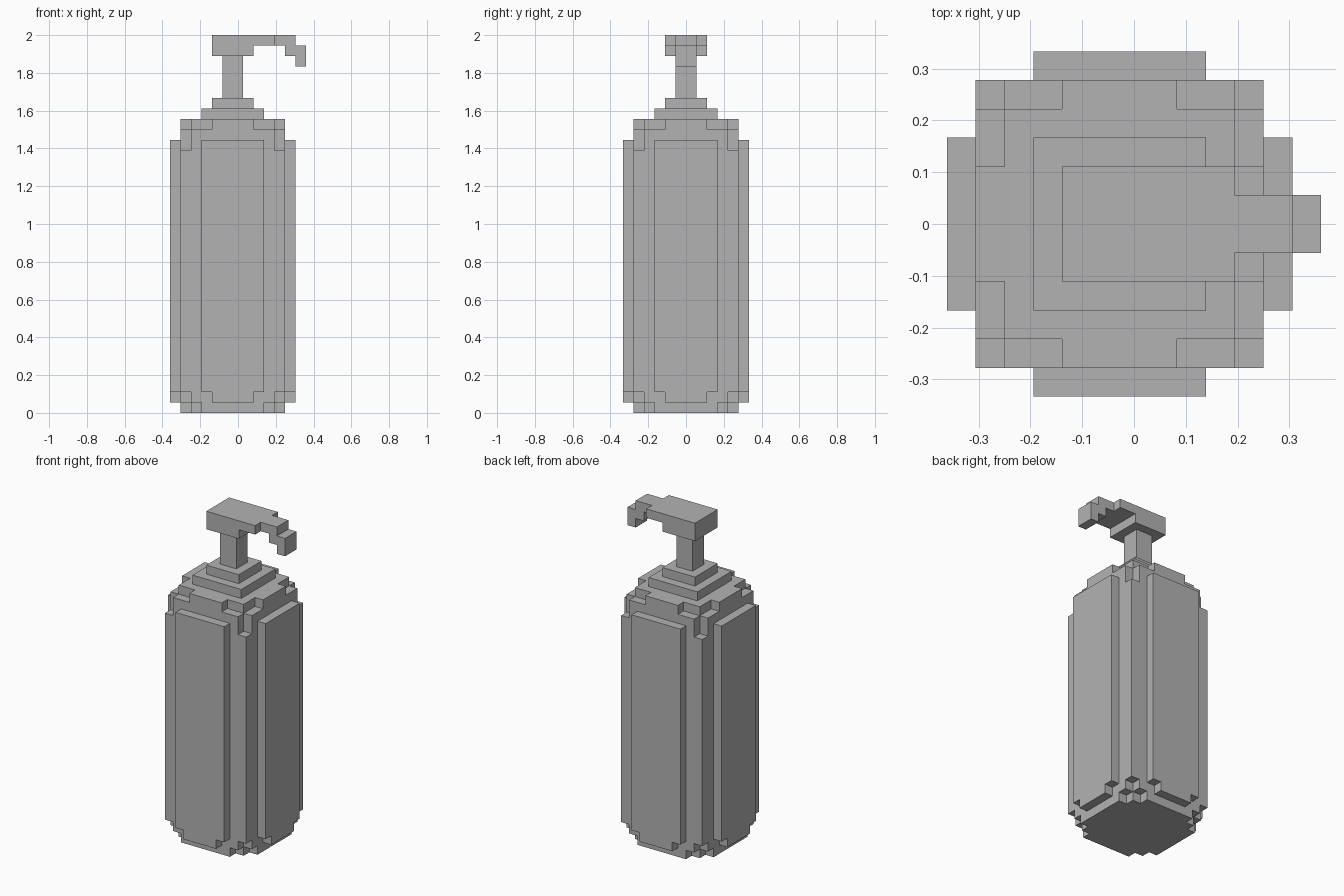
import bpy
import bmesh
from mathutils import Vector

UNIT = 1 / 18                      # edge length of one building block
ORIGIN = Vector((-0.5, 0, 0))      # the bottle axis sits half a block off centre

if "Cube" in bpy.data.objects:
    bpy.data.objects.remove(bpy.data.objects["Cube"], do_unlink=True)

plastic = bpy.data.materials.new("grey_plastic")
plastic.use_nodes = True
GREY = (0.45, 0.45, 0.45, 1)
plastic.diffuse_color = GREY
plastic.node_tree.nodes["Principled BSDF"].inputs["Base Color"].default_value = GREY


def box(x0, x1, y0, y1, z0, z1):
    """Blocks filling a box, in block units."""
    return {(x, y, z) for x in range(x0, x1) for y in range(y0, y1) for z in range(z0, z1)}


def column(half, z0, z1):
    """Square column around the bottle axis."""
    return box(-half, half, -half, half, z0, z1)


def mirrored(blocks):
    """Blocks repeated across both vertical centre planes."""
    return {(a, b, z) for x, y, z in blocks for a in (x, -1 - x) for b in (y, -1 - y)}


def swapped(blocks):
    """Blocks turned from the front/back onto the sides."""
    return {(y, x, z) for x, y, z in blocks}


def corner_notch(arm, z_upright, z_rim):
    """Stepped bite out of a corner: one upright arm and two along the rim."""
    rim = box(5 - arm, 5, 4, 5, *z_rim)
    return mirrored(box(4, 5, 4, 5, *z_upright) | rim | swapped(rim))


parts = {}

# Bottle body with rounded-off corners at top and bottom
parts["bottle_body"] = (column(5, 0, 28)
                        - corner_notch(3, (25, 28), (27, 28))
                        - corner_notch(2, (0, 2), (0, 1)))

# Raised panels with clipped lower corners
panel = box(-3, 3, -6, -5, 1, 26) - mirrored(box(2, 3, 5, 6, 1, 2))
back = {(x, -1 - y, z) for x, y, z in panel}
parts["front_panel"] = panel
parts["back_panel"] = back
parts["right_panel"] = swapped(panel)
parts["left_panel"] = swapped(back)

# Stepped collar and pump stem
parts["collar"] = column(3, 28, 29) | column(2, 29, 30)
parts["pump_stem"] = column(1, 30, 34)

# Pump head and hooked spout
parts["pump_head"] = column(2, 34, 35) | box(-2, 4, -2, 2, 35, 36)
parts["spout"] = (box(4, 6, -1, 1, 35, 36) | box(5, 6, -1, 1, 34, 35)
                  | box(6, 7, -1, 1, 33, 35))

solid = set().union(*parts.values())


def build(name, blocks):
    """Skin the exposed sides of the blocks and merge them into flat faces."""
    bm = bmesh.new()
    for block in sorted(blocks):
        centre = Vector(block) + Vector((0.5, 0.5, 0.5))
        for axis in range(3):
            for sign in (-1, 1):
                n = Vector((0, 0, 0))
                n[axis] = sign
                if tuple(int(c + d) for c, d in zip(block, n)) in solid:
                    continue
                u = Vector((0, 0, 0))
                u[(axis + 1) % 3] = 0.5
                v = n.cross(u)
                mid = centre + n / 2 + ORIGIN
                ring = (mid - u - v, mid + u - v, mid + u + v, mid - u + v)
                bm.faces.new([bm.verts.new(p * UNIT) for p in ring])
    bmesh.ops.remove_doubles(bm, verts=bm.verts, dist=UNIT / 50)
    bmesh.ops.dissolve_limit(bm, angle_limit=0.02, verts=bm.verts, edges=bm.edges)
    mesh = bpy.data.meshes.new(name)
    bm.to_mesh(mesh)
    bm.free()
    mesh.materials.append(plastic)
    bpy.context.scene.collection.objects.link(bpy.data.objects.new(name, mesh))


for part_name, part_blocks in parts.items():
    build(part_name, part_blocks)
